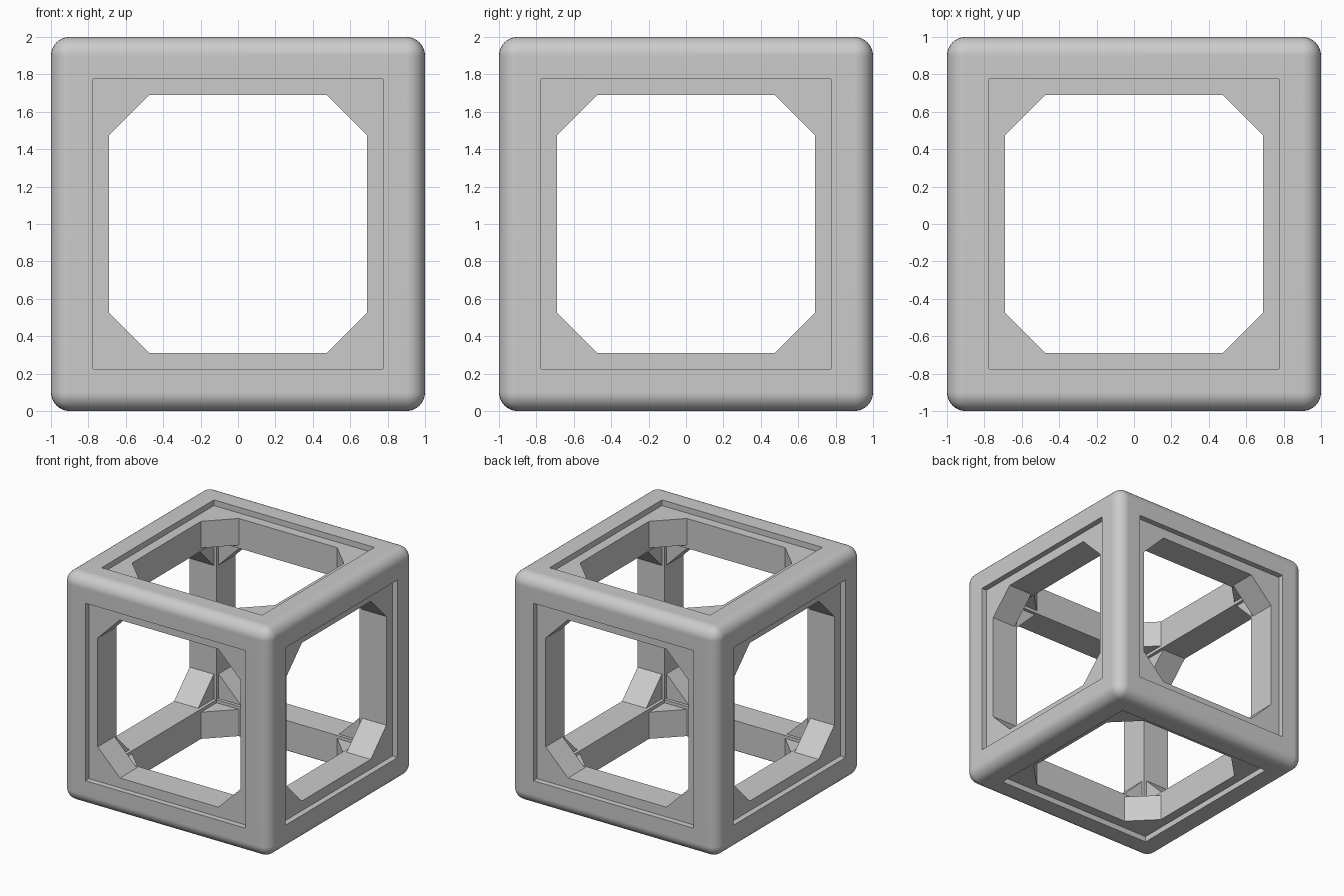
import bpy
import bmesh
from math import radians
from mathutils import Matrix, Vector

HALF = 1.0          # half the cube
ROUND = 0.1         # outer edge radius
RECESS = 0.775      # half width of the recessed border
FLOOR = 0.95        # distance of the recess floor from the centre
OPENING = 0.69      # half width of the window opening
CHAMFER = 0.215     # leg of each corner gusset
GUSSET_BACK = 0.717  # distance of the gusset's inner face from the centre

default = bpy.data.objects.get("Cube")
if default:
    bpy.data.objects.remove(default, do_unlink=True)

grey = bpy.data.materials.new("plain grey")
grey.use_nodes = True
colour = (0.6, 0.6, 0.6, 1)
grey.diffuse_color = colour
grey.node_tree.nodes["Principled BSDF"].inputs["Base Color"].default_value = colour


def add_object(name, bm):
    """Turn a bmesh into a grey object standing on the ground."""
    bmesh.ops.recalc_face_normals(bm, faces=bm.faces)
    bmesh.ops.translate(bm, verts=bm.verts, vec=(0, 0, HALF))
    mesh = bpy.data.meshes.new(name)
    bm.to_mesh(mesh)
    bm.free()
    mesh.materials.append(grey)
    obj = bpy.data.objects.new(name, mesh)
    bpy.context.collection.objects.link(obj)
    return obj


def sink(bm, faces, depth):
    """Push faces straight inwards, leaving side walls."""
    caps = bmesh.ops.extrude_discrete_faces(bm, faces=faces)["faces"]
    bm.normal_update()
    for face in caps:
        bmesh.ops.translate(bm, verts=face.verts, vec=face.normal * -depth)
    return caps


def shrink(bm, faces, amount):
    """Inset each face by an even border."""
    bm.normal_update()
    bmesh.ops.inset_individual(bm, faces=faces, thickness=amount,
                               use_even_offset=True)


# Rounded frame: twelve beams with a stepped recess round each window
bm = bmesh.new()
bmesh.ops.create_cube(bm, size=2 * HALF)
bmesh.ops.bevel(bm, geom=bm.edges[:], offset=ROUND, offset_type='OFFSET',
                segments=8, profile=0.5, affect='EDGES')
sides = [f for f in bm.faces if f.calc_area() > 1]
shrink(bm, sides, HALF - ROUND - RECESS)
sides = sink(bm, sides, HALF - FLOOR)
shrink(bm, sides, RECESS - OPENING)
sides = sink(bm, sides, FLOOR - OPENING)
bmesh.ops.delete(bm, geom=sides, context='FACES')
bmesh.ops.remove_doubles(bm, verts=bm.verts, dist=0.001)
frame = add_object("cube_frame", bm)

bpy.ops.object.select_all(action='DESELECT')
frame.select_set(True)
bpy.context.view_layer.objects.active = frame
bpy.ops.object.shade_smooth_by_angle(angle=radians(30))
normals = frame.modifiers.new("even_normals", 'WEIGHTED_NORMAL')
normals.keep_sharp = True

# Triangular gussets in the four corners of all six windows
bm = bmesh.new()
short = OPENING - CHAMFER
triangle = [(OPENING, OPENING), (short, OPENING), (OPENING, short)]
turns = [Matrix.Rotation(radians(90 * i), 4, 'X') for i in range(4)]
turns += [Matrix.Rotation(radians(a), 4, 'Y') for a in (90, -90)]
for turn in turns:
    for corner in range(4):
        place = turn @ Matrix.Rotation(radians(90 * corner), 4, 'Z')
        rings = [[bm.verts.new(place @ Vector((x, y, z))) for x, y in triangle]
                 for z in (GUSSET_BACK, FLOOR)]
        back, front = rings
        bm.faces.new(back[::-1])
        bm.faces.new(front)
        for i in range(3):
            j = (i + 1) % 3
            bm.faces.new((back[i], back[j], front[j], front[i]))
add_object("corner_gussets", bm)
